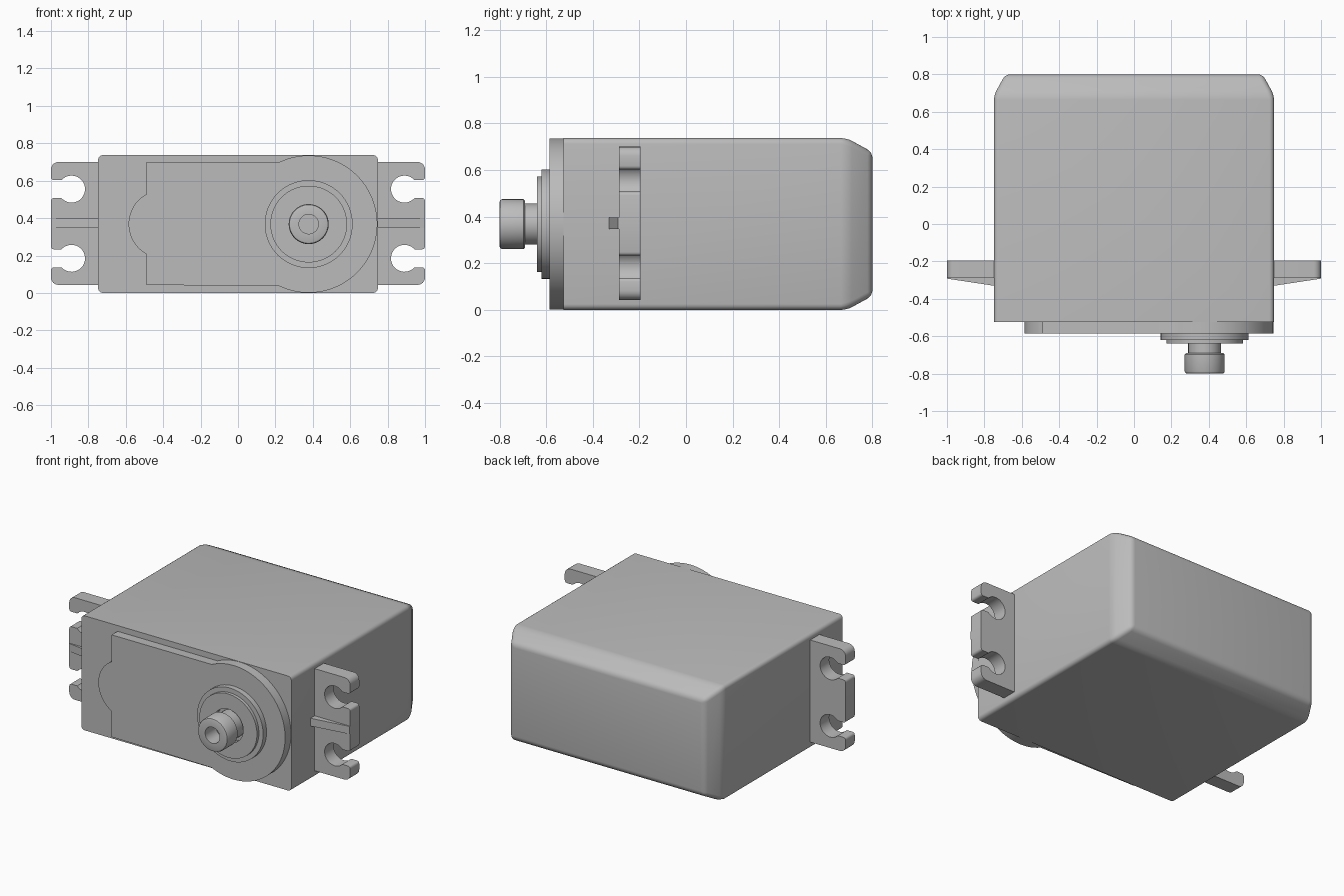
import bpy, bmesh
from math import sin, cos, asin, acos, degrees, radians, tau

if "Cube" in bpy.data.objects:
    bpy.data.objects.remove(bpy.data.objects["Cube"])

GREY = (0.5, 0.5, 0.5, 1)
grey = bpy.data.materials.new("plain grey")
grey.use_nodes = True
grey.diffuse_color = GREY
grey.node_tree.nodes["Principled BSDF"].inputs["Base Color"].default_value = GREY

FRONT, BACK = -0.525, 0.8
MID = 0.368
AXIS = 0.378


def finish(name, bm):
    bmesh.ops.recalc_face_normals(bm, faces=bm.faces[:])
    mesh = bpy.data.meshes.new(name)
    bm.to_mesh(mesh)
    bm.free()
    mesh.materials.append(grey)
    obj = bpy.data.objects.new(name, mesh)
    bpy.context.collection.objects.link(obj)
    bpy.ops.object.select_all(action="DESELECT")
    obj.select_set(True)
    bpy.context.view_layer.objects.active = obj
    bpy.ops.object.shade_smooth_by_angle(angle=radians(32))
    return obj


def arc(cx, cz, r, start, end, n=12):
    angles = [radians(start + (end - start) * i / n) for i in range(n + 1)]
    return [(cx + r * cos(a), cz + r * sin(a)) for a in angles]


def prism(name, outline, y0, y1):
    bm = bmesh.new()
    face = bm.faces.new([bm.verts.new((x, y0, z)) for x, z in outline])
    made = bmesh.ops.extrude_face_region(bm, geom=[face])["geom"]
    verts = [v for v in made if isinstance(v, bmesh.types.BMVert)]
    bmesh.ops.translate(bm, vec=(0, y1 - y0, 0), verts=verts)
    return finish(name, bm)


def lathe(name, profile, cx, cz, n=64):
    bm = bmesh.new()
    verts = [bm.verts.new((cx + r, y, cz)) for r, y in profile]
    edges = [bm.edges.new(pair) for pair in zip(verts, verts[1:])]
    bmesh.ops.spin(bm, geom=verts + edges, cent=(cx, 0, cz), axis=(0, 1, 0),
                   angle=tau, steps=n, use_duplicate=False)
    bmesh.ops.remove_doubles(bm, verts=bm.verts[:], dist=0.0001)
    return finish(name, bm)


# Case: box with tapered back, rounded everywhere except the front rim
bm = bmesh.new()
rings = []
for y, inset in ((FRONT, 0), (0.69, 0), (BACK, 0.06)):
    x, top = 0.748 - inset, 0.737 - inset
    rings.append([bm.verts.new(p) for p in
                  ((-x, y, inset), (x, y, inset), (x, y, top), (-x, y, top))])
for a, b in zip(rings, rings[1:]):
    for i in range(4):
        j = (i + 1) % 4
        bm.faces.new((a[i], a[j], b[j], b[i]))
bm.faces.new(rings[0])
bm.faces.new(rings[-1])
rounded = [e for e in bm.edges if max(v.co.y for v in e.verts) > FRONT + 0.01]
bmesh.ops.bevel(bm, geom=rounded, offset=0.025, segments=4, profile=0.5,
                affect="EDGES", clamp_overlap=True)
finish("case", bm)

# Front cover: big disc around the shaft, straight bar, rounded left tab
low, high, big = 0.043, 0.70, MID - 0.001
tilt = degrees(asin((high - MID) / big))
tab_r, tab_h = 0.182, 0.16
tab = degrees(asin(tab_h / tab_r))
cover = arc(AXIS, MID, big, tilt - 180, 180 - tilt, 64)
cover += [(-0.49, high)]
cover += arc(-0.403, MID, tab_r, 180 - tab, 180 + tab, 20)
cover += [(-0.49, low)]
prism("front_cover", cover, -0.585, FRONT + 0.01)

# Collar, shaft neck and hollow splined head turned as one profile
lathe("output_shaft", [
    (0.235, -0.57), (0.235, -0.62), (0.205, -0.62), (0.205, -0.64),
    (0.107, -0.64), (0.107, -0.6), (0.088, -0.6), (0.088, -0.69),
    (0.1, -0.69), (0.107, -0.697), (0.107, -0.788), (0.103, -0.797),
    (0.095, -0.8), (0.052, -0.8), (0.052, -0.69), (0, -0.69)], AXIS, MID)

# Mounting ears with two open screw slots each, and a tapered rib
hole_r, half = 0.072, 0.048
open_angle = degrees(asin(half / hole_r))
ear = [(0.73, 0.043)] + arc(0.96, 0.083, 0.04, -90, 0, 6)
for z in (0.185, 0.555):
    ear += arc(0.985, z - half - 0.015, 0.015, 0, 90, 3)
    ear += arc(0.89, z, hole_r, -open_angle, open_angle - 360, 32)
    ear += arc(0.985, z + half + 0.015, 0.015, -90, 0, 3)
ear += arc(0.96, 0.66, 0.04, 0, 90, 6) + [(0.73, 0.70)]

for side, sign in (("left", 1), ("right", -1)):
    prism(side + "_ear", [(sign * x, z) for x, z in ear], -0.288, -0.195)
    bm = bmesh.new()
    ends = [[bm.verts.new((sign * x, y, z)) for x, y in
             ((0.73, -0.28), (0.73, -0.333), (1, -0.292), (1, -0.28))]
            for z in (0.347, 0.397)]
    for end in ends:
        bm.faces.new(end)
    for i in range(4):
        j = (i + 1) % 4
        bm.faces.new((ends[0][i], ends[0][j], ends[1][j], ends[1][i]))
    finish(side + "_rib", bm)
